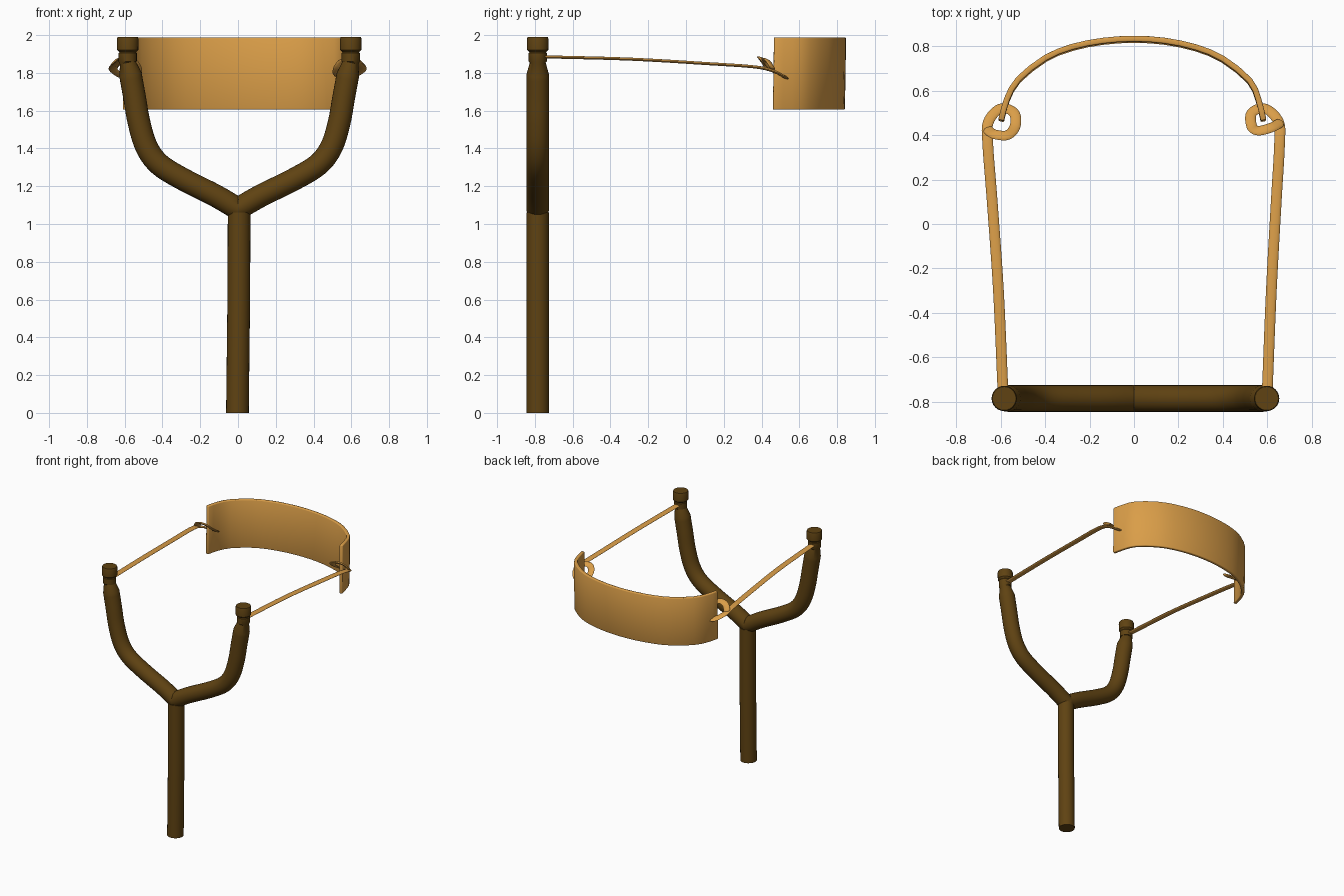
import bpy, bmesh, math
from mathutils import Vector

if "Cube" in bpy.data.objects:
    bpy.data.objects.remove(bpy.data.objects["Cube"])


def material(name, color):
    m = bpy.data.materials.new(name)
    m.diffuse_color = (*color, 1)
    m.use_nodes = True
    m.node_tree.nodes["Principled BSDF"].inputs["Base Color"].default_value = m.diffuse_color
    return m


wood = material("dark wood", (0.115, 0.055, 0.006))
leather = material("tan leather", (0.70, 0.34, 0.065))


def spline(pts, steps=5):
    """Smooth curve through all points; works for any dimension."""
    p = [Vector(q) for q in pts]
    p = [2 * p[0] - p[1]] + p + [2 * p[-1] - p[-2]]
    out = []
    for i in range(1, len(p) - 2):
        a, b, c, d = p[i - 1:i + 3]
        for k in range(steps):
            t = k / steps
            out.append(0.5 * (2 * b + (c - a) * t + (2 * a - 5 * b + 4 * c - d) * t * t
                              + (3 * b - a - 3 * c + d) * t ** 3))
    return out + [p[-2]]


def sweep(name, path, sizes, ups, mat, sides=24, start=None):
    """Elliptical section (half width, half thickness) along a path, capped."""
    bm = bmesh.new()
    rings = []
    for i, p in enumerate(path):
        t = (path[min(i + 1, len(path) - 1)] - path[max(i - 1, 0)]).normalized()
        if i == 0 and start:
            t = Vector(start)
        side = t.cross(ups[i]).normalized()
        up = side.cross(t)
        w, h = sizes[i]
        rings.append([bm.verts.new(p + side * w * math.cos(math.tau * k / sides)
                                   + up * h * math.sin(math.tau * k / sides))
                      for k in range(sides)])
    for a, b in zip(rings, rings[1:]):
        for k in range(sides):
            n = (k + 1) % sides
            bm.faces.new((a[k], a[n], b[n], b[k]))
    bm.faces.new(rings[0])
    bm.faces.new(rings[-1])
    return finish(name, bm, mat)


def finish(name, bm, mat):
    bmesh.ops.recalc_face_normals(bm, faces=bm.faces)
    me = bpy.data.meshes.new(name)
    bm.to_mesh(me)
    bm.free()
    me.materials.append(mat)
    ob = bpy.data.objects.new(name, me)
    bpy.context.collection.objects.link(ob)
    bpy.ops.object.select_all(action='DESELECT')
    bpy.context.view_layer.objects.active = ob
    ob.select_set(True)
    bpy.ops.object.shade_smooth_by_angle(angle=math.radians(35))
    return ob


Y, R = -0.785, 0.06
depth = Vector((0, 1, 0))

# Handle
stick = [Vector((-0.003, Y, 0)), Vector((0.004, Y, 0.6)), Vector((0.006, Y, 1.06))]
sweep("handle", stick, [(R, R)] * 3, [depth] * 3, wood)

# Fork arms with grooved necks and round heads
arm = [(0, 1.08), (0.12, 1.15), (0.29, 1.235), (0.42, 1.315), (0.49, 1.41),
       (0.53, 1.54), (0.553, 1.67), (0.575, 1.79)]
neck = [(1.855, 0.042), (1.86, 0.048), (1.905, 0.048), (1.91, 0.044),
        (1.922, 0.056), (1.98, 0.057), (1.99, 0.053)]
for label, s, tip in (("left", -1, 0.584), ("right", 1, 0.597)):
    path = [Vector((s * q.x * tip / 0.59, Y, q.y)) for q in spline(arm)]
    sizes = [(R, R)] * len(path)
    path += [Vector((s * tip, Y, z)) for z, r in neck]
    sizes += [(r, r) for z, r in neck]
    sweep(label + "_fork_arm", path, sizes, [depth] * len(path), wood, start=(s, 0, 0))

# Flat bands that end in a tilted knot loop through the pouch
left = [(-0.59, -0.745, 1.885), (-0.61, -0.3, 1.873), (-0.638, 0.1, 1.85),
        (-0.658, 0.36, 1.832), (-0.655, 0.46, 1.81), (-0.60, 0.52, 1.78),
        (-0.54, 0.50, 1.79), (-0.535, 0.44, 1.83), (-0.57, 0.40, 1.872),
        (-0.63, 0.405, 1.865), (-0.665, 0.43, 1.82)]
right = [(0.6, -0.745, 1.885), (0.618, -0.3, 1.873), (0.64, 0.1, 1.85),
         (0.655, 0.36, 1.832), (0.65, 0.46, 1.81), (0.59, 0.52, 1.78),
         (0.53, 0.50, 1.79), (0.53, 0.44, 1.83), (0.56, 0.42, 1.865),
         (0.62, 0.435, 1.86), (0.665, 0.46, 1.82)]
for label, pts in (("left", left), ("right", right)):
    path = spline(pts, 6)
    ups = [Vector((0, 0.5 * min(1, max(0, (i - 15) / 12)), 1)) for i in range(len(path))]
    sizes = [(0.024, 0.008)] * len(path)
    sizes[-1] = (0.012, 0.006)
    sweep(label + "_band", path, sizes, ups, leather, sides=12)

# Curved leather pouch
arc = [(-0.598, 0.465), (-0.572, 0.56), (-0.52, 0.65), (-0.40, 0.745), (-0.28, 0.795),
       (-0.14, 0.823), (0, 0.832), (0.14, 0.823), (0.28, 0.793), (0.40, 0.742),
       (0.52, 0.645), (0.56, 0.56), (0.583, 0.465)]
bm = bmesh.new()
cols = []
for q in spline(arc, 2):
    cols.append([bm.verts.new((q.x, q.y + dy, z))
                 for z, dy in ((1.605, -0.004), (1.8, 0), (1.988, 0.002))])
for a, b in zip(cols, cols[1:]):
    for k in range(2):
        bm.faces.new((a[k], b[k], b[k + 1], a[k + 1]))
pouch = finish("pouch", bm, leather)
sol = pouch.modifiers.new("thickness", 'SOLIDIFY')
sol.thickness, sol.offset = 0.026, 0
bev = pouch.modifiers.new("edge", 'BEVEL')
bev.width, bev.segments, bev.angle_limit = 0.006, 2, math.radians(50)
